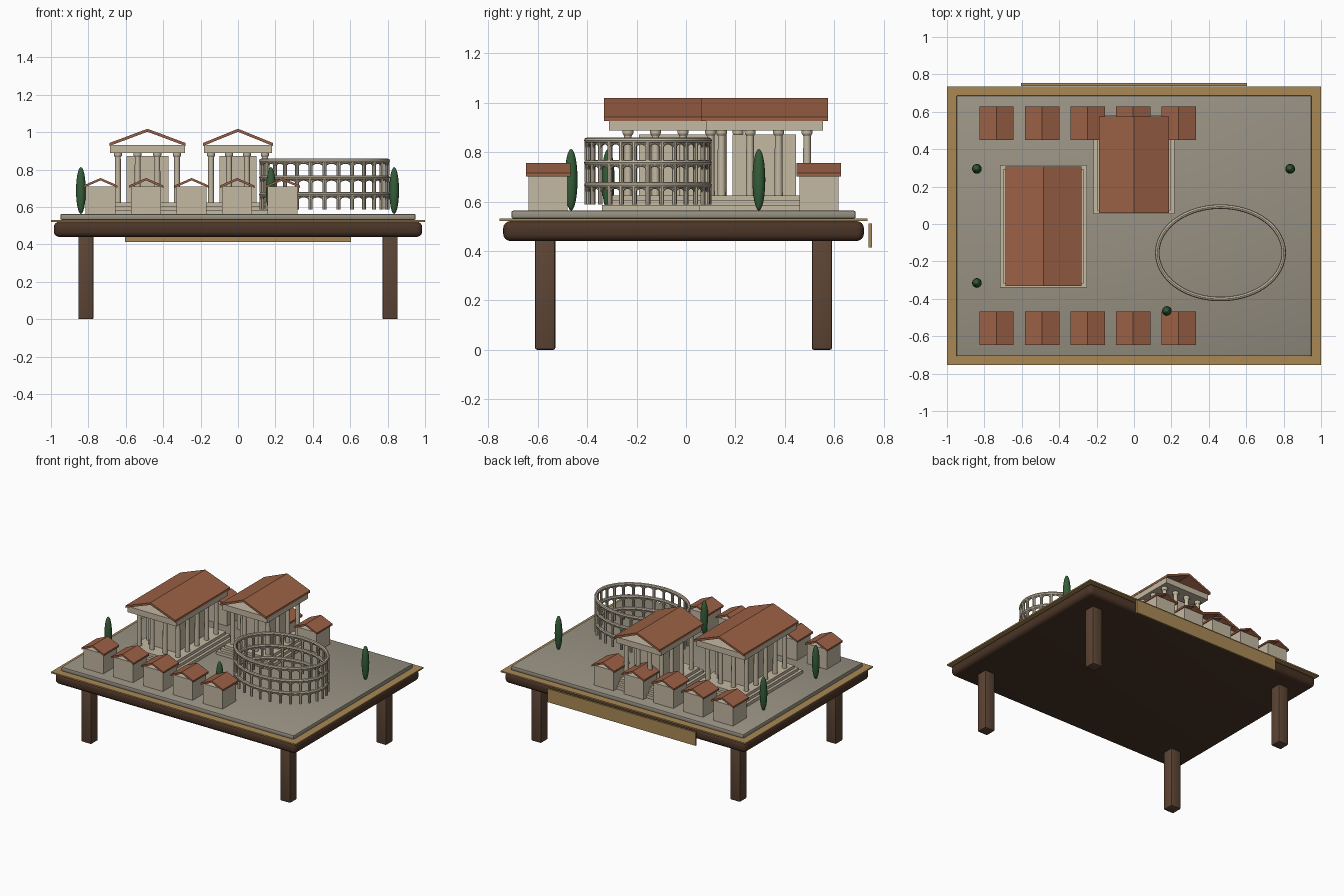
import bpy, bmesh, math
from mathutils import Matrix, Vector

if "Cube" in bpy.data.objects:
    bpy.data.objects.remove(bpy.data.objects["Cube"])


def material(name, rgb):
    m = bpy.data.materials.new(name)
    m.use_nodes = True
    m.diffuse_color = (*rgb, 1)
    bsdf = next(n for n in m.node_tree.nodes if n.type == "BSDF_PRINCIPLED")
    bsdf.inputs["Base Color"].default_value = (*rgb, 1)
    return m


WOOD = material("wood", (0.11, 0.06, 0.035))
DARK = material("dark_wood", (0.07, 0.035, 0.02))
BRASS = material("brass", (0.40, 0.25, 0.09))
PAVING = material("paving", (0.32, 0.29, 0.23))
STONE = material("stone", (0.55, 0.48, 0.36))
TILE = material("roof_tile", (0.33, 0.12, 0.06))
LEAF = material("leaf", (0.035, 0.11, 0.04))
CY = -0.01          # centre line of the table in y
GROUND = 0.563      # top of the paving


def finish(bm, name, mat, smooth=False):
    bmesh.ops.recalc_face_normals(bm, faces=bm.faces)
    mesh = bpy.data.meshes.new(name)
    bm.to_mesh(mesh)
    bm.free()
    mesh.materials.append(mat)
    ob = bpy.data.objects.new(name, mesh)
    bpy.context.collection.objects.link(ob)
    if smooth:
        shade(ob)
    return ob


def shade(ob):
    bpy.ops.object.select_all(action="DESELECT")
    ob.select_set(True)
    bpy.context.view_layer.objects.active = ob
    bpy.ops.object.shade_smooth_by_angle(angle=math.radians(40))


def add_box(bm, x, y, hx, hy, z0, z1):
    mat = Matrix.Translation((x, y, (z0 + z1) / 2)) @ Matrix.Diagonal((2 * hx, 2 * hy, z1 - z0, 1))
    bmesh.ops.create_cube(bm, size=1, matrix=mat)


def box(name, mat, x, y, hx, hy, z0, z1, bevel=0, segments=1):
    bm = bmesh.new()
    add_box(bm, x, y, hx, hy, z0, z1)
    if bevel:
        bmesh.ops.bevel(bm, geom=bm.edges[:], offset=bevel, segments=segments,
                        profile=0.5, affect="EDGES")
    return finish(bm, name, mat, segments > 1)


def add_cylinder(bm, x, y, r0, r1, z0, z1, sides=12):
    bmesh.ops.create_cone(bm, cap_ends=True, segments=sides, radius1=r0, radius2=r1,
                          depth=z1 - z0, matrix=Matrix.Translation((x, y, (z0 + z1) / 2)))


def gable_roof(name, x, y, hx, hy, eave, ridge, t):
    # Open chevron section pushed along y
    section = [(-hx, eave), (0, ridge - t), (hx, eave), (hx, eave + t), (0, ridge), (-hx, eave + t)]
    bm = bmesh.new()
    face = bm.faces.new([bm.verts.new((x + px, y - hy, pz)) for px, pz in section])
    out = bmesh.ops.extrude_face_region(bm, geom=[face])
    moved = [v for v in out["geom"] if isinstance(v, bmesh.types.BMVert)]
    bmesh.ops.translate(bm, verts=moved, vec=Vector((0, 2 * hy, 0)))
    return finish(bm, name, TILE)


def tube(name, paths, radius, mat, cyclic=False):
    curve = bpy.data.curves.new(name, "CURVE")
    curve.dimensions = "3D"
    curve.bevel_depth = radius
    curve.bevel_resolution = 2
    curve.use_fill_caps = True
    for path in paths:
        s = curve.splines.new("POLY")
        s.points.add(len(path) - 1)
        for p, co in zip(s.points, path):
            p.co = (*co, 1)
        s.use_cyclic_u = cyclic
    curve.materials.append(mat)
    ob = bpy.data.objects.new(name, curve)
    bpy.context.collection.objects.link(ob)
    shade_target(ob)
    return ob


def shade_target(ob):
    bpy.ops.object.select_all(action="DESELECT")
    ob.select_set(True)
    bpy.context.view_layer.objects.active = ob
    bpy.ops.object.convert(target="MESH")
    shade(bpy.context.view_layer.objects.active)


# Table
box("table_body", DARK, 0, CY, 0.985, 0.73, 0.44, 0.521, 0.03, 4)
box("brass_rim", BRASS, 0, CY, 1.0, 0.745, 0.521, 0.531)
box("paved_base", PAVING, 0, CY, 0.95, 0.697, 0.531, GROUND, 0.008, 2)
box("back_plaque", BRASS, 0, 0.746, 0.605, 0.007, 0.413, 0.512)
for sx, side in ((-1, "right"), (1, "left")):
    for sy, end in ((-1, "front"), (1, "back")):
        box(f"{end}_{side}_leg", WOOD, sx * 0.813, CY + sy * 0.56, 0.041, 0.041, 0, 0.45, 0.008, 2)


def temple(name, x, y, hx, hy, colx, coly, nx, ny):
    # hx, hy: half size of the entablature
    top = 0.625
    bm = bmesh.new()
    for i in range(3):
        inset = 0.02 * i
        add_box(bm, x, y, hx + 0.033 - inset, hy + 0.027 - inset, GROUND - 0.003, 0.585 + 0.02 * i)
    finish(bm, f"{name}_steps", STONE)
    bm = bmesh.new()
    spots = set()
    for i in range(nx):
        for j in range(ny):
            if i in (0, nx - 1) or j in (0, ny - 1):
                spots.add((x - colx + 2 * colx * i / (nx - 1), y - coly + 2 * coly * j / (ny - 1)))
    for px, py in sorted(spots):
        add_cylinder(bm, px, py, 0.017, 0.015, top, 0.872)
        add_cylinder(bm, px, py, 0.016, 0.022, 0.866, 0.876)
        add_cylinder(bm, px, py, 0.022, 0.022, 0.876, 0.89)
    finish(bm, f"{name}_columns", STONE, True)
    box(f"{name}_inner_hall", STONE, x, y, colx - 0.045, coly - 0.045, top, 0.872)
    box(f"{name}_entablature", STONE, x, y, hx, hy, 0.888, 0.931)
    gable_roof(f"{name}_roof", x, y, hx + 0.004, hy + 0.02, 0.926, 1.018, 0.016)


temple("large_temple", -0.484, CY - 0.002, 0.2, 0.3, 0.158, 0.223, 4, 5)
temple("small_temple", 0, 0.317, 0.183, 0.237, 0.144, 0.173, 4, 4)

# Rows of houses
for row, y in (("front", CY - 0.548), ("back", CY + 0.548)):
    for i in range(5):
        x = -0.735 + 0.2435 * i
        box(f"{row}_house_{i + 1}", STONE, x, y, 0.08, 0.079, GROUND - 0.003, 0.71)
        gable_roof(f"{row}_house_roof_{i + 1}", x, y, 0.092, 0.09, 0.702, 0.755, 0.013)

# Oval arena: three tiers of pillars, arches and rings
AX, AY, RX, RY, BAYS = 0.4625, -0.154, 0.338, 0.247, 28


def oval(a, z):
    return (AX + RX * math.cos(a), AY + RY * math.sin(a), z)


rings, arches = [], []
bm = bmesh.new()
step = math.tau / BAYS
for tier in range(3):
    z0 = 0.587 + 0.09 * tier
    rings.append([oval(math.tau * k / 72, z0 + 0.08) for k in range(72)])
    for b in range(BAYS):
        a = b * step
        px, py, _ = oval(a, 0)
        add_cylinder(bm, px, py, 0.01, 0.01, z0, z0 + 0.075, 8)
        arches.append([oval(a + step * (1 - math.cos(math.pi * k / 8)) / 2,
                            z0 + 0.042 + 0.028 * math.sin(math.pi * k / 8)) for k in range(9)])
finish(bm, "arena_pillars", STONE, True)
tube("arena_arches", arches, 0.006, STONE)
tube("arena_rings", rings, 0.012, STONE, True)

# Cypress trees
for i, (x, y) in enumerate(((-0.84, 0.295), (-0.84, -0.315), (0.835, 0.295), (0.176, -0.465))):
    bm = bmesh.new()
    bmesh.ops.create_uvsphere(bm, u_segments=16, v_segments=12, radius=1,
                              matrix=Matrix.Translation((x, y, 0.688)) @ Matrix.Diagonal((0.026, 0.026, 0.125, 1)))
    finish(bm, f"cypress_{i + 1}", LEAF, True)
